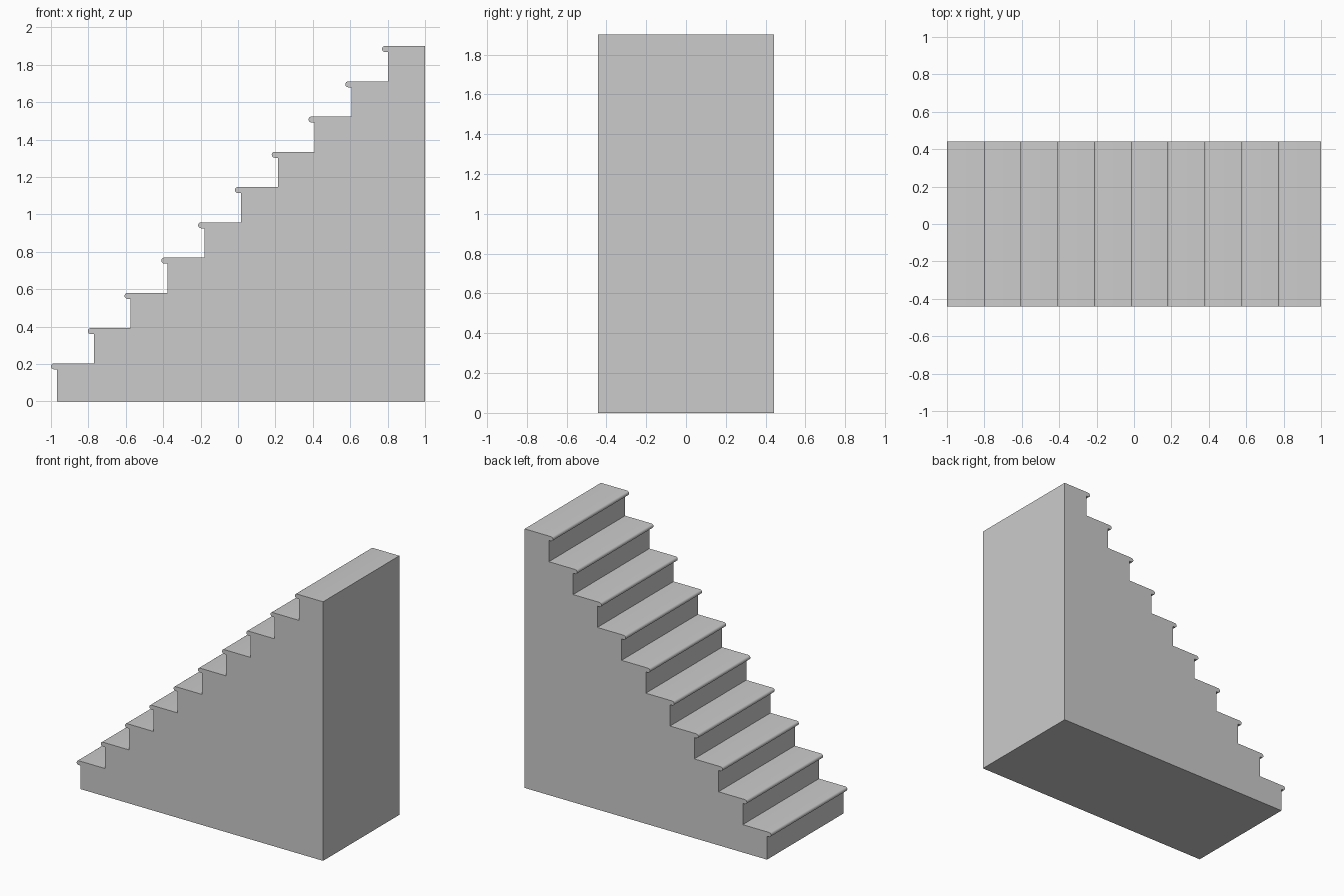
import bpy, bmesh, math

if "Cube" in bpy.data.objects:
    bpy.data.objects.remove(bpy.data.objects["Cube"])

STEPS = 10
RUN, RISE = 0.1967, 0.1885      # spacing of steps
FIRST_TOP = 0.204               # height of the lowest tread
NOSE_R, OVERHANG = 0.016, 0.033 # rounded nosing
HALF_WIDTH = 0.442
ARC = 8

# side profile: riser, half-round nosing, tread, repeated
profile = [(1.0, 0.0)]
for i in range(STEPS):
    tip = -1.0 + RUN * i
    top = FIRST_TOP + RISE * i
    riser = tip + OVERHANG
    base = 0.0 if i == 0 else top - RISE
    profile.append((riser, base))
    profile.append((riser, top - 2 * NOSE_R))
    for k in range(ARC + 1):
        a = -math.pi / 2 - math.pi * k / ARC
        profile.append((tip + NOSE_R + NOSE_R * math.cos(a),
                        top - NOSE_R + NOSE_R * math.sin(a)))
profile.append((1.0, FIRST_TOP + RISE * (STEPS - 1)))

# extrude the profile across the width of the flight
bm = bmesh.new()
face = bm.faces.new([bm.verts.new((x, -HALF_WIDTH, z)) for x, z in profile])
new = bmesh.ops.extrude_face_region(bm, geom=[face])["geom"]
bmesh.ops.translate(bm, vec=(0, 2 * HALF_WIDTH, 0),
                    verts=[g for g in new if isinstance(g, bmesh.types.BMVert)])
bmesh.ops.recalc_face_normals(bm, faces=bm.faces[:])

mesh = bpy.data.meshes.new("stair_flight")
bm.to_mesh(mesh)
bm.free()
stairs = bpy.data.objects.new("stair_flight", mesh)
bpy.context.collection.objects.link(stairs)

# smooth nosings, sharp edges elsewhere
bpy.context.view_layer.objects.active = stairs
stairs.select_set(True)
bpy.ops.object.shade_smooth_by_angle(angle=math.radians(30))
